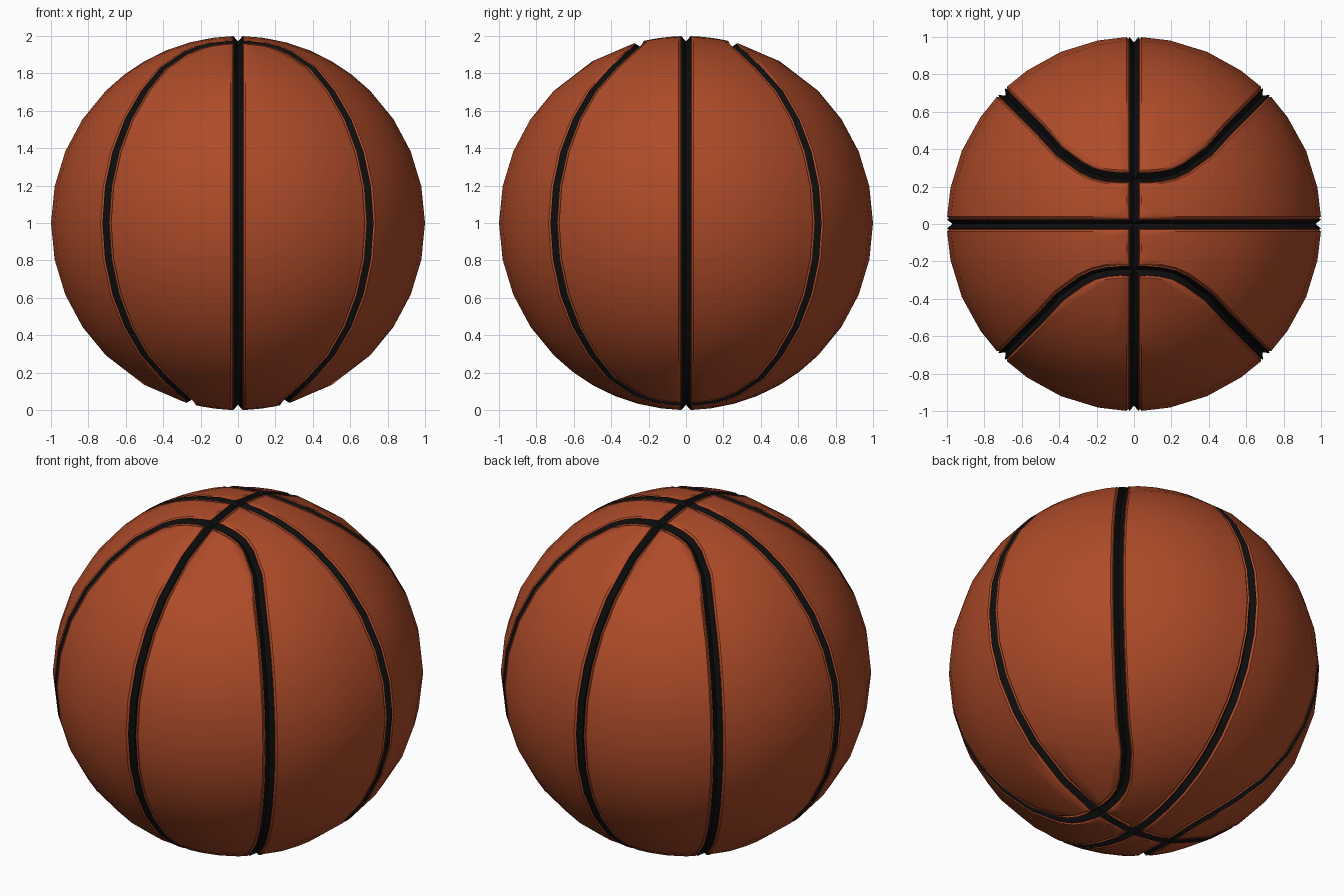
import bpy, bmesh, math
from mathutils import Vector

if "Cube" in bpy.data.objects:
    bpy.data.objects.remove(bpy.data.objects["Cube"])


def material(name, rgb):
    m = bpy.data.materials.new(name)
    m.diffuse_color = (*rgb, 1)
    m.use_nodes = True
    m.node_tree.nodes["Principled BSDF"].inputs["Base Color"].default_value = m.diffuse_color
    return m


def polar(theta, azimuth):
    t, a = math.radians(theta), math.radians(azimuth)
    return Vector((math.sin(t) * math.cos(a), math.sin(t) * math.sin(a), math.cos(t)))


def on_top(x, y):
    return Vector((x, y, math.sqrt(1 - x * x - y * y)))


def flip(p):
    # half turn that carries the top of the seam onto the bottom
    return Vector((p.y, p.x, -p.z))


# Centre lines around one panel: curved seam and two great circles
bend = [on_top(*p) for p in ((0, .25), (.075, .25), (.145, .256), (.215, .272), (.28, .303))]
shoulder = on_top(.40, .39)
top = bend
right = ([bend[-1], shoulder] + [polar(45 + 11.25 * i, 45) for i in range(9)]
         + [flip(shoulder)] + [flip(p) for p in reversed(bend)])
start = math.degrees(math.asin(.25))
left = ([polar(start, 90), polar(30, 90)] + [polar(45 + 11.25 * i, 90) for i in range(9)]
        + [polar(135 + 7.5 * i, 90) for i in range(1, 7)])
bottom = [polar(180 - start * i / 4, 0) for i in range(5)]
rows, cols = len(left), 5


def patch_point(j, i):
    v, u = j / (rows - 1), i / (cols - 1)
    p = (left[j] * (1 - u) + right[j] * u + top[i] * (1 - v) + bottom[i] * v
         - (top[0] * (1 - u) + top[-1] * u) * (1 - v)
         - (bottom[0] * (1 - u) + bottom[-1] * u) * v)
    return p.normalized()


# One panel with groove floor, wall and softened lip
bm = bmesh.new()
grid = [[bm.verts.new(patch_point(j, i)) for i in range(cols)] for j in range(rows)]
for j in range(rows - 1):
    for i in range(cols - 1):
        bm.faces.new((grid[j][i], grid[j + 1][i], grid[j + 1][i + 1], grid[j][i + 1]))
bmesh.ops.recalc_face_normals(bm, faces=bm.faces[:])
core = bm.faces[:]
radius = {v: .972 for v in bm.verts if v.is_boundary}
for step, (width, r) in enumerate(((.025, .972), (.005, .99), (.01, 1.0))):
    ring = bmesh.ops.inset_region(bm, faces=core, thickness=width, use_boundary=True,
                                  use_even_offset=True)["faces"]
    inner = {v for f in core for v in f.verts}
    for f in ring:
        f.material_index = 1 if step == 0 else 0
        for v in f.verts:
            if v in inner:
                radius[v] = r
for v in bm.verts:
    v.co = v.co.normalized() * radius.get(v, 1.0)
bm.verts.index_update()
points = [v.co.copy() for v in bm.verts]
polys = [([v.index for v in f.verts], f.material_index) for f in bm.faces]
bm.free()

# Repeat the panel eight times around the ball
ball = bmesh.new()
for turn in (False, True):
    for sx in (1, -1):
        for sy in (1, -1):
            vs = []
            for p in points:
                q = flip(p) if turn else p
                vs.append(ball.verts.new((q.x * sx, q.y * sy, q.z + 1)))
            for idx, mat in polys:
                f = ball.faces.new([vs[k] for k in idx])
                f.material_index = mat
bmesh.ops.remove_doubles(ball, verts=ball.verts[:], dist=.001)
bmesh.ops.recalc_face_normals(ball, faces=ball.faces[:])
mesh = bpy.data.meshes.new("ball")
ball.to_mesh(mesh)
ball.free()
mesh.materials.append(material("orange_leather", (.42, .07, .022)))
mesh.materials.append(material("black_seam", (.004, .004, .004)))
obj = bpy.data.objects.new("ball", mesh)
bpy.context.collection.objects.link(obj)
bpy.context.view_layer.objects.active = obj
obj.select_set(True)
bpy.ops.object.shade_smooth_by_angle(angle=math.radians(35))
